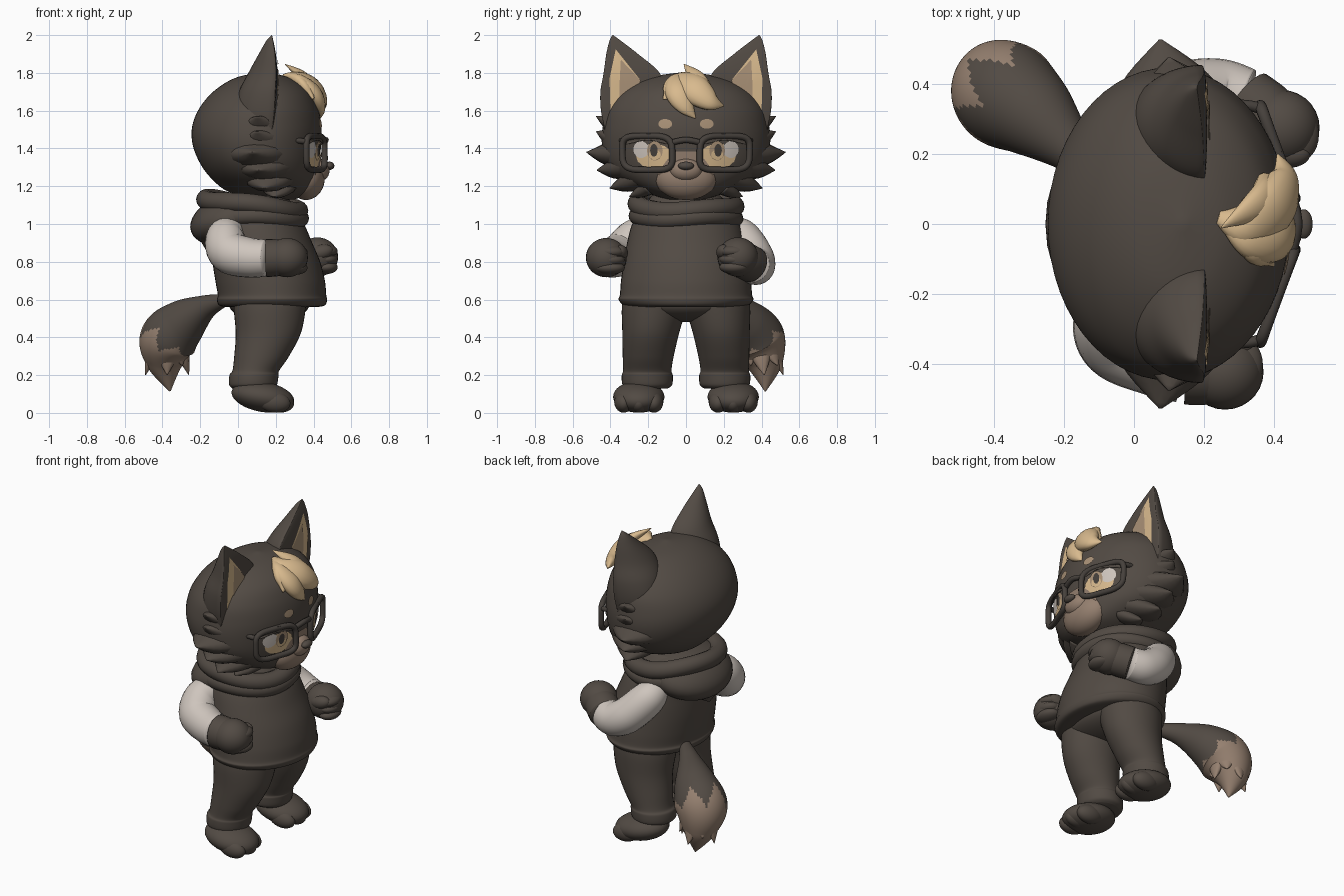
import bpy, bmesh, math
from mathutils import Vector, Matrix

if "Cube" in bpy.data.objects:
    bpy.data.objects.remove(bpy.data.objects["Cube"])


def mat(name, r, g, b):
    m = bpy.data.materials.new(name)
    m.diffuse_color = (r, g, b, 1)
    m.use_nodes = True
    m.node_tree.nodes["Principled BSDF"].inputs["Base Color"].default_value = m.diffuse_color
    return m


DARK = mat("charcoal", .084, .069, .057)
CREAM = mat("cream", .69, .49, .27)
WHITE = mat("sleeve_white", .62, .56, .51)
BROWN = mat("muzzle_brown", .30, .215, .16)
TAN = mat("tan", .40, .285, .185)
BLACK = mat("frame_black", .06, .051, .044)


def finish(name, bm, *mats, fix=True):
    if fix:
        bmesh.ops.recalc_face_normals(bm, faces=bm.faces)
    me = bpy.data.meshes.new(name)
    bm.to_mesh(me)
    bm.free()
    for m in mats:
        me.materials.append(m)
    me.shade_smooth()
    ob = bpy.data.objects.new(name, me)
    bpy.context.collection.objects.link(ob)
    return ob


def smooth(rows, n=8):
    """Catmull-Rom resampling of any tuple rows."""
    out = []
    for i in range(len(rows) - 1):
        a, b, c, d = rows[max(i - 1, 0)], rows[i], rows[i + 1], rows[min(i + 2, len(rows) - 1)]
        for k in range(n):
            t = k / n
            out.append(tuple(.5 * (2 * q + (r - p) * t + (2 * p - 5 * q + 4 * r - s) * t * t
                             + (3 * q - p - 3 * r + s) * t ** 3) for p, q, r, s in zip(a, b, c, d)))
    out.append(tuple(rows[-1]))
    return out


def skin(name, rings, mats, closed=False, rule=None):
    bm = bmesh.new()
    vs = [[bm.verts.new(p) for p in ring] for ring in rings]
    n, m = len(vs), len(vs[0])
    for i in range(n if closed else n - 1):
        for j in range(m):
            a, b = vs[i], vs[(i + 1) % n]
            f = bm.faces.new((a[j], a[(j + 1) % m], b[(j + 1) % m], b[j]))
            if rule:
                f.material_index = rule(i / n, j / m)
    if not closed:
        bm.faces.new(vs[0])
        f = bm.faces.new(vs[-1])
        if rule:
            f.material_index = rule(1, 0)
    return finish(name, bm, *mats)


def loft(name, rows, m, sides=40, front=1):
    """Stacked ellipses: rows of z, cx, cy, rx, ry; front scales the +x half."""
    rings = []
    for z, cx, cy, rx, ry in smooth(rows):
        rx, ry = max(rx, .002), max(ry, .002)
        ring = []
        for j in range(sides):
            c, s = math.cos(math.tau * j / sides), math.sin(math.tau * j / sides)
            ring.append((cx + rx * c * (front if c > 0 else 1), cy + ry * s, z))
        rings.append(ring)
    return skin(name, rings, [m])


def surf_x(rows, y, z, front=1):
    """Front surface of a loft at y, z."""
    d = smooth(rows)
    for p, q in zip(d, d[1:]):
        if p[0] <= z <= q[0]:
            t = (z - p[0]) / max(q[0] - p[0], 1e-6)
            _, cx, cy, rx, ry = (u + (v - u) * t for u, v in zip(p, q))
            return cx + front * rx * math.sqrt(max(0, 1 - ((y - cy) / ry) ** 2))
    return d[-1][1]


def plate(name, rows, outline, m, off, front=1):
    """Thin painted patch that follows the front of a loft."""
    pts = []
    for p, q in zip(outline, outline[1:] + outline[:1]):
        pts += [(p[0] + (q[0] - p[0]) * k / 3, p[1] + (q[1] - p[1]) * k / 3) for k in range(3)]
    cy, cz = sum(p[0] for p in pts) / len(pts), sum(p[1] for p in pts) / len(pts)
    bm = bmesh.new()

    def v(y, z):
        return bm.verts.new((surf_x(rows, y, z, front) + off, y, z))
    mid = v(cy, cz)
    rings = [[v(cy + (y - cy) * f, cz + (z - cz) * f) for y, z in pts] for f in (.33, .66, 1)]
    for j in range(len(pts)):
        k = (j + 1) % len(pts)
        bm.faces.new((mid, rings[0][j], rings[0][k]))
        for a, b in zip(rings, rings[1:]):
            bm.faces.new((a[j], b[j], b[k], a[k]))
    bm.normal_update()
    if sum(f.normal.x for f in bm.faces) < 0:
        bmesh.ops.reverse_faces(bm, faces=bm.faces)
    return finish(name, bm, m, fix=False)


def oval(cy, cz, ry, rz, n=14):
    return [(cy + ry * math.cos(math.tau * i / n), cz + rz * math.sin(math.tau * i / n)) for i in range(n)]


def tube(name, pts, mats, ref=(0, 0, 1), closed=False, sides=16, rule=None, flat=1, n=8):
    """Sweep of x, y, z, radius points; flat squeezes it along ref."""
    d = pts if closed else smooth(pts, n)
    ref, rings = Vector(ref).normalized(), []
    for i, p in enumerate(d):
        a = d[i - 1] if closed or i else p
        b = d[(i + 1) % len(d)] if closed or i < len(d) - 1 else p
        t = (Vector(b[:3]) - Vector(a[:3])).normalized()
        u = t.cross(ref).normalized()
        w = u.cross(t)
        r = max(p[3], .002)
        rings.append([Vector(p[:3]) + r * (u * math.cos(g) + w * flat * math.sin(g))
                      for g in (math.tau * j / sides for j in range(sides))])
    return skin(name, rings, mats, closed, rule)


def ball(name, c, r, m, pitch=0):
    bm = bmesh.new()
    M = Matrix.Translation(c) @ Matrix.Rotation(math.radians(pitch), 4, 'Y') @ Matrix.Diagonal((*r, 1))
    bmesh.ops.create_uvsphere(bm, u_segments=28, v_segments=18, radius=1, matrix=M)
    return finish(name, bm, m)


def spike(name, base, tip, r, m, ref=(1, 0, 0), flat=.6, sag=.012):
    mid = [(a + b) / 2 for a, b in zip(base, tip)]
    mid[2] -= sag
    return tube(name, [(*base, r), (*mid, r * .62), (*tip, .002)], [m], ref, sides=12, flat=flat, n=4)


# head
HEAD = [(1.13, .2, 0, .1, .1), (1.17, .17, 0, .22, .22), (1.24, .14, 0, .28, .35), (1.32, .115, 0, .315, .42),
        (1.42, .1, 0, .34, .445), (1.52, .1, 0, .342, .44), (1.62, .11, 0, .31, .41),
        (1.71, .125, 0, .245, .33), (1.775, .13, 0, .14, .2), (1.805, .14, 0, .01, .01)]
loft("head", HEAD, DARK, 56)
ball("muzzle", (.36, 0, 1.245), (.1, .165, .118), BROWN)
ball("snout", (.43, 0, 1.285), (.055, .085, .06), BROWN)
plate("nose_bridge", HEAD, [(-.05, 1.385), (.05, 1.385), (.1, 1.34), (.15, 1.27), (.1, 1.2), (-.1, 1.2),
                            (-.15, 1.27), (-.1, 1.34)], BROWN, .007)
ball("nose", (.485, 0, 1.308), (.025, .042, .022), DARK)

for s in (1, -1):
    side = "left" if s > 0 else "right"
    # ears with flat painted inner faces
    ear = [(1.5, .18, s * .31, .17, .12), (1.6, .19, s * .3, .2, .15), (1.7, .195, s * .285, .19, .168),
           (1.8, .2, s * .288, .145, .148), (1.9, .195, s * .338, .085, .084), (1.97, .185, s * .375, .035, .03),
           (2.0, .18, s * .388, .002, .002)]
    loft(side + "_ear", ear, DARK, front=.06)
    plate(side + "_inner_ear", ear, [(s * y, z) for y, z in
          [(.372, 1.925), (.405, 1.77), (.4, 1.6), (.33, 1.6), (.24, 1.76)]], CREAM, .004, .06)
    plate(side + "_inner_ear_fur", ear, [(s * y, z) for y, z in
          [(.345, 1.87), (.352, 1.74), (.35, 1.62), (.31, 1.62), (.24, 1.76)]], TAN, .008, .06)
    # eyes and brow spots
    plate(side + "_eye_lower", HEAD, oval(s * .17, 1.36, .095, .066), CREAM, .006)
    plate(side + "_eye_white", HEAD, oval(s * .238, 1.395, .044, .046), WHITE, .009)
    plate(side + "_eye_iris", HEAD, oval(s * .165, 1.388, .042, .052), TAN, .012)
    plate(side + "_eye_glow", HEAD, oval(s * .165, 1.366, .032, .028), CREAM, .014)
    plate(side + "_eye_pupil", HEAD, oval(s * .17, 1.39, .02, .034), BLACK, .016)
    plate(side + "_eyelid", HEAD, [(s * y, z) for y, z in
          [(.09, 1.42), (.16, 1.44), (.24, 1.44), (.32, 1.42), (.3, 1.47), (.2, 1.48), (.1, 1.46)]], DARK, .018)
    plate(side + "_brow_spot", HEAD, oval(s * .11, 1.53, .037, .026), TAN, .007)
    # glasses rim and temple
    rim = []
    for i in range(48):
        a = math.tau * i / 48
        c, q = math.cos(a), math.sin(a)
        y = .205 + .132 * math.copysign(abs(c) ** .5, c) + .008 * q
        rim.append((.46 - .37 * (y - .07), s * y, 1.376 + .09 * math.copysign(abs(q) ** .5, q), .017))
    tube(side + "_glasses_rim", rim, [BLACK], (1, 0, 0), True, 10)
    tube(side + "_glasses_temple", [(.36, s * .33, 1.435, .016), (.33, s * .338, 1.44, .015),
         (.27, s * .345, 1.445, .013)], [BLACK], sides=8)
    # cheek tufts
    for x, y0, z0, y, z, r in [(.1, .35, 1.52, .475, 1.57, .062), (.1, .36, 1.45, .475, 1.49, .065),
                               (.075, .35, 1.375, .527, 1.38, .085), (.11, .32, 1.31, .472, 1.285, .08),
                               (.14, .25, 1.25, .405, 1.19, .075), (.19, .2, 1.2, .3, 1.145, .05)]:
        spike(side + "_cheek_tuft", (x + .02, s * y0, z0), (x, s * y, z), r, DARK, flat=2, sag=.006)
    # trouser leg with cuff
    loft(side + "_trouser_leg", [(.13, .08, s * .205, .11, .11), (.15, .08, s * .205, .127, .132),
         (.2, .085, s * .205, .13, .135), (.225, .095, s * .205, .124, .128), (.3, .125, s * .2, .145, .135),
         (.42, .16, s * .187, .172, .15), (.55, .168, s * .17, .19, .17), (.64, .17, s * .16, .19, .17)], DARK)
    # foot and toes
    ball(side + "_foot", (.132, s * .25, .085), (.168, .136, .08), DARK, 10)
    for k in (-1, 0, 1):
        ball(side + "_toe", (.21 - .02 * abs(k), s * .25 + k * .08, .058), (.088, .05, .056), DARK, 8)

tube("glasses_bridge", [(.45, -.08, 1.43, .016), (.465, 0, 1.445, .016), (.45, .08, 1.43, .016)], [BLACK], sides=8)

# forelock
for p in ([(.24, .02, 1.78, .02), (.32, .0, 1.76, .07), (.395, .05, 1.71, .085), (.43, .13, 1.65, .055), (.41, .2, 1.625, .003)],
          [(.26, 0, 1.78, .02), (.33, -.04, 1.75, .06), (.4, -.04, 1.69, .068), (.43, .0, 1.62, .048), (.435, .05, 1.56, .003)],
          [(.28, 0, 1.78, .02), (.34, -.06, 1.74, .05), (.38, -.09, 1.69, .035), (.4, -.12, 1.66, .003)],
          [(.38, .09, 1.68, .06), (.37, .07, 1.74, .055), (.33, .04, 1.79, .04), (.25, -.01, 1.845, .003)]):
    tube("forelock_strand", p, [CREAM], (1, 0, .6), flat=.65)

# pullover with hem, hips
loft("pullover", [(.56, .18, 0, .24, .28), (.57, .18, 0, .28, .33), (.6, .18, 0, .292, .357), (.625, .18, 0, .287, .35),
     (.7, .17, 0, .29, .344), (.8, .15, 0, .285, .33), (.9, .125, 0, .268, .312), (1.0, .1, 0, .25, .285),
     (1.08, .09, 0, .21, .24), (1.15, .09, 0, .17, .18)], DARK, 48)
ball("trouser_seat", (.165, 0, .58), (.215, .33, .1), DARK)

# collar folds and hood
for cx, rx, z, r, tilt in ((.075, .245, 1.1, .052, -.03), (.085, .245, 1.035, .046, -.005)):
    ring = []
    for i in range(48):
        a = math.tau * i / 48
        ring.append((cx + rx * math.cos(a), .258 * math.sin(a), z + tilt * math.cos(a) + .008 * math.sin(3 * a), r))
    tube("collar_fold", ring, [DARK], closed=True, sides=14)
ball("hood", (-.035, 0, 1.03), (.225, .285, .135), DARK, -18)
spike("hood_point", (-.14, 0, 1.03), (-.165, 0, .855), .2, DARK, (1, 0, 0), .48)

# arms
for side, s, sleeve, fist in (
    ("right", -1, [(-.03, -.2, .97, .08), (-.065, -.265, .925, .105), (-.045, -.335, .85, .112),
                   (.06, -.385, .822, .106), (.15, -.415, .82, .098)], (.26, -.422, .822)),
    ("left", 1, [(.03, .22, .98, .07), (.06, .29, .93, .1), (.15, .355, .83, .106),
                 (.24, .37, .78, .102), (.32, .35, .785, .094)], (.42, .275, .825))):
    tube(side + "_sleeve", sleeve, [WHITE], sides=24)
    e = sleeve[-1]
    mid = [(a + b) / 2 for a, b in zip(e, fist)]
    tube(side + "_forearm", [(*e[:3], e[3] + .003), (*mid, .098), (*fist, .09)], [DARK], sides=24)
    ball(side + "_fist", fist, (.11, .108, .104), DARK)
    for k in (-1, 0, 1):
        ball(side + "_finger", (fist[0] + .048, fist[1] - s * .02, fist[2] - .012 + k * .042), (.06, .078, .036), DARK)
    ball(side + "_thumb", (fist[0] + .02, fist[1] - s * .075, fist[2] + .025), (.065, .04, .04), DARK, -15)

# tail with zigzag tip
TAIL = [(-.06, .1, .6, .03), (-.17, .205, .56, .065), (-.285, .31, .48, .125), (-.37, .375, .385, .152),
        (-.385, .415, .26, .1), (-.36, .42, .115, .004)]
tube("tail", TAIL, [DARK, BROWN], (1, 1, 0), sides=72, n=16,
     rule=lambda t, a: int(t > .48 + .13 * abs((a * 6) % 1 * 2 - 1)))
for i in range(8):
    a = math.tau * i / 8
    c, q = math.cos(a), math.sin(a)
    # slim locks fanning around the tip
    spike("tail_tip_lock", (-.375 + .075 * c, .39 + .075 * q, .34),
          (-.375 + .115 * c, .415 + .1 * q, .2 + .05 * (i % 2)), .065, BROWN, (c, q, 0), .6, 0)
